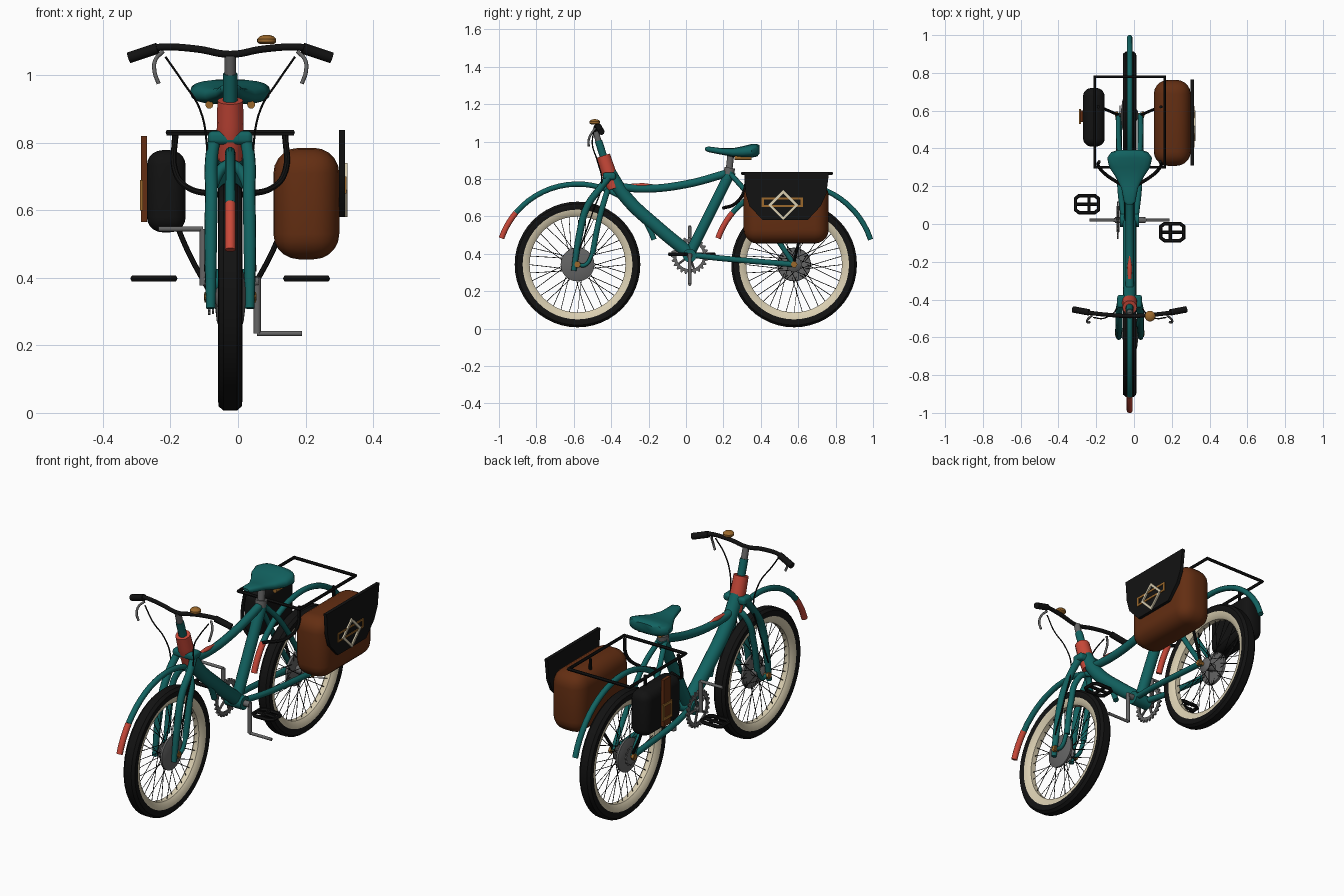
import bpy, bmesh, math
from mathutils import Vector

if "Cube" in bpy.data.objects:
    bpy.data.objects.remove(bpy.data.objects["Cube"])

CX = -0.023            # the bike's mid-plane
WF, WR, WZ = -0.58, 0.578, 0.343   # wheel centres

def mat(name, c):
    m = bpy.data.materials.new(name)
    m.diffuse_color = (*c, 1)
    m.use_nodes = True
    m.node_tree.nodes["Principled BSDF"].inputs["Base Color"].default_value = m.diffuse_color
    return m

TEAL = mat("teal paint", (0.006, 0.125, 0.12))
RED = mat("coral red", (0.58, 0.065, 0.04))
BLACK = mat("black", (0.006, 0.006, 0.006))
CREAM = mat("cream", (0.70, 0.62, 0.44))
BROWN = mat("brown leather", (0.125, 0.027, 0.006))
GREY = mat("grey metal", (0.13, 0.13, 0.13))
GOLD = mat("brass", (0.33, 0.14, 0.025))

def add(name, me, m):
    ob = bpy.data.objects.new(name, me)
    me.materials.clear()
    me.materials.append(m)
    ob.location.x = CX
    bpy.context.collection.objects.link(ob)
    return ob

def from_bm(name, bm, m):
    bmesh.ops.recalc_face_normals(bm, faces=bm.faces)
    me = bpy.data.meshes.new(name)
    bm.to_mesh(me)
    bm.free()
    return add(name, me, m)

def tubes(name, paths, r, m, smooth=True, mirror=False, cyclic=False, res=3, radii=None):
    """Round tubes along one or more paths."""
    if mirror:
        paths = paths + [[(-x, y, z) for x, y, z in p] for p in paths]
    cu = bpy.data.curves.new(name, 'CURVE')
    cu.dimensions = '3D'
    cu.bevel_depth, cu.bevel_resolution = r, res
    cu.resolution_u, cu.use_fill_caps = 6, True
    for p in paths:
        s = cu.splines.new('BEZIER' if smooth else 'POLY')
        pts = s.bezier_points if smooth else s.points
        pts.add(len(p) - 1)
        for i, (q, co) in enumerate(zip(pts, p)):
            q.co = co if smooth else (*co, 1)
            if smooth:
                q.handle_left_type = q.handle_right_type = 'AUTO'
            if radii:
                q.radius = radii[i]
        s.use_cyclic_u = cyclic
    tmp = bpy.data.objects.new("tmp", cu)
    bpy.context.collection.objects.link(tmp)
    dg = bpy.context.evaluated_depsgraph_get()
    me = bpy.data.meshes.new_from_object(tmp.evaluated_get(dg))
    bpy.data.objects.remove(tmp)
    return add(name, me, m)

def loft(name, rings, m, closed=False):
    """Skin a list of vertex rings, capped unless closed."""
    bm = bmesh.new()
    vs = [[bm.verts.new(p) for p in ring] for ring in rings]
    n, k = len(vs), len(vs[0])
    for i in range(n if closed else n - 1):
        a, b = vs[i], vs[(i + 1) % n]
        for j in range(k):
            bm.faces.new((a[j], a[(j + 1) % k], b[(j + 1) % k], b[j]))
    if not closed:
        bm.faces.new(vs[0])
        bm.faces.new(vs[-1])
    return from_bm(name, bm, m)

def lathe(name, prof, y, z, m, closed=False, seg=48):
    """Revolve (x, radius) points about the x direction."""
    return loft(name, [[(x, y + r * math.cos(2 * math.pi * i / seg), z + r * math.sin(2 * math.pi * i / seg))
                        for i in range(seg)] for x, r in prof], m, closed)

def plate(name, pts, x0, x1, m):
    return loft(name, [[(x, y, z) for y, z in pts] for x in (x0, x1)], m)

def ring_plate(name, outer, inner, x0, x1, m):
    return loft(name, [[(x, y, z) for y, z in p] for p, x in
                       ((outer, x0), (outer, x1), (inner, x1), (inner, x0))], m, True)

def rounded_box(name, lo, hi, bev, m):
    bm = bmesh.new()
    bmesh.ops.create_cube(bm, size=1)
    for v in bm.verts:
        v.co = [(a + b) / 2 + c * (b - a) for a, b, c in zip(lo, hi, v.co)]
    bmesh.ops.bevel(bm, geom=bm.edges[:], offset=bev, segments=5, profile=0.5, affect='EDGES')
    return from_bm(name, bm, m)

def arc(y, r, a0, a1, n=20):
    return [(0, y + r * math.cos(math.radians(a0 + (a1 - a0) * i / n)),
             WZ + r * math.sin(math.radians(a0 + (a1 - a0) * i / n))) for i in range(n + 1)]

# wheels: tyre, whitewall rim, spokes, hub, axle, mudguard
for side, wy in (("front", WF), ("rear", WR)):
    lathe(side + "_tyre", [(0.030, 0.292), (0.036, 0.308), (0.034, 0.324), (0.020, 0.336), (-0.020, 0.336),
                           (-0.034, 0.324), (-0.036, 0.308), (-0.030, 0.292)], wy, WZ, BLACK, True)
    lathe(side + "_whitewall", [(0.014, 0.256), (0.027, 0.272), (0.031, 0.296), (-0.031, 0.296),
                                (-0.027, 0.272), (-0.014, 0.256)], wy, WZ, CREAM, True)
    spokes = []
    for i in range(36):
        a = 2 * math.pi * i / 36
        b = a + (0.9 if (i // 2) % 2 else -0.9)
        x = 0.028 if i % 2 else -0.028
        spokes.append([(x, wy + 0.035 * math.cos(b), WZ + 0.035 * math.sin(b)),
                       (0, wy + 0.262 * math.cos(a), WZ + 0.262 * math.sin(a))])
    tubes(side + "_spokes", spokes, 0.0018, BLACK, smooth=False, res=0)
    lathe(side + "_hub", [(-0.045, 0.018), (-0.03, 0.04), (-0.025, 0.022), (0.025, 0.022), (0.03, 0.04),
                          (0.045, 0.018)], wy, WZ, GREY, seg=24)
    s = 1 if side == "front" else -1
    lathe(side + "_brake_drum", [(s * 0.022, 0.088), (s * 0.034, 0.09), (s * 0.040, 0.07), (s * 0.045, 0.03)], wy, WZ, GREY)
    lathe(side + "_axle", [(-0.078, 0.010), (0.078, 0.010)], wy, WZ, GOLD, seg=12)
    for sx in (-1, 1):
        lathe(side + "_axle_nut", [(sx * 0.062, 0.018), (sx * 0.076, 0.018)], wy, WZ, GOLD, seg=6)
    tubes(side + "_mudguard", [arc(wy, 0.430, 18, 140)], 0.015, TEAL, smooth=False)
    tubes(side + "_mudguard_tip", [arc(wy, 0.430, 140, 161, 6)], 0.016, RED, smooth=False)

# frame
tubes("head_tube", [[(0, -0.442, 0.925), (0, -0.415, 0.84), (0, -0.385, 0.75)]], 0.04, RED, res=5, radii=[0.95, 1, 0.9])
tubes("down_tube", [[(0, -0.425, 0.86), (0, -0.32, 0.70), (0, -0.15, 0.54), (0, 0.02, 0.40)]], 0.036, TEAL, res=5)
tubes("top_tube", [[(0, -0.40, 0.765), (0, -0.23, 0.748), (0, 0.0, 0.772), (0, 0.235, 0.835)]], 0.022, TEAL)
tubes("top_tube_accent", [[(0, -0.29, 0.765), (0, -0.23, 0.766), (0, -0.16, 0.766)]], 0.013, RED, radii=[0.8, 1, 0.3])
tubes("seat_tube", [[(0, 0.24, 0.84), (0, 0.02, 0.40)]], 0.029, TEAL, smooth=False, res=5)
tubes("chain_stays", [[(0.03, 0.02, 0.395), (0.05, 0.2, 0.375), (0.058, WR, WZ)]], 0.016, TEAL, mirror=True)
tubes("seat_stays", [[(0.018, 0.24, 0.825), (0.045, 0.33, 0.72), (0.058, 0.46, 0.52), (0.058, WR, WZ)]], 0.014, TEAL, mirror=True)
lathe("bottom_bracket", [(-0.05, 0.036), (0.05, 0.036)], 0.02, 0.39, TEAL, seg=24)

# fork: outer girder legs, inner hoop, crown, steerer
tubes("fork_legs", [[(0.045, -0.405, 0.82), (0.056, -0.46, 0.75), (0.056, -0.53, 0.65), (0.058, -0.57, 0.50),
                     (0.058, -0.60, 0.31)]], 0.019, TEAL, mirror=True, radii=[1, 1, 1, 1, 0.75])
tubes("fork_hoop", [[(0.056, -0.50, 0.40), (0.056, -0.465, 0.58), (0.045, -0.435, 0.69), (0, -0.42, 0.735),
                     (-0.045, -0.435, 0.69), (-0.056, -0.465, 0.58), (-0.056, -0.50, 0.40)]], 0.016, TEAL)
tubes("fork_links", [[(0.058, -0.50, 0.40), (0.058, -0.54, 0.34), (0.058, WF, WZ)]], 0.011, TEAL, mirror=True)
rounded_box("fork_crown", (-0.066, -0.445, 0.795), (0.066, -0.375, 0.835), 0.015, TEAL)
tubes("steerer", [[(0, -0.435, 0.90), (0, -0.468, 1.005)]], 0.021, TEAL, smooth=False)
tubes("handlebar_stem", [[(0, -0.466, 0.995), (0, -0.484, 1.06)]], 0.017, GREY, smooth=False)

# handlebar, grips, levers, cables, bell
tubes("handlebar", [[(-0.25, -0.462, 1.075), (-0.21, -0.47, 1.083), (-0.10, -0.482, 1.078), (0, -0.487, 1.062),
                     (0.10, -0.482, 1.078), (0.21, -0.47, 1.083), (0.25, -0.462, 1.075)]], 0.011, BLACK)
tubes("grips", [[(0.215, -0.468, 1.08), (0.30, -0.452, 1.052)]], 0.017, BLACK, smooth=False, mirror=True)
tubes("brake_levers", [[(0.20, -0.485, 1.07), (0.222, -0.505, 1.045), (0.224, -0.52, 1.01), (0.212, -0.52, 0.975)]],
      0.006, GREY, mirror=True)
tubes("brake_cables", [[(0.192, -0.495, 1.055), (0.14, -0.50, 0.98), (0.09, -0.475, 0.90), (0.068, -0.45, 0.78),
                        (0.065, -0.50, 0.62), (0.075, -0.57, 0.42)]], 0.0035, BLACK, mirror=True, res=1)
bell = lathe("bell", [(0, 0.020), (0.006, 0.028), (0.016, 0.028), (0.024, 0.020), (0.028, 0.006)], 0, 0, GOLD, seg=24)
bell.rotation_euler.y = -math.pi / 2
bell.location = (0.085, -0.488, 1.092)

# saddle lofted from nose to back
rings = []
for y, w, zt, zb in ((0.102, 0.014, 0.968, 0.954), (0.118, 0.030, 0.974, 0.944), (0.19, 0.044, 0.965, 0.930),
                     (0.25, 0.075, 0.965, 0.918), (0.30, 0.108, 0.975, 0.914), (0.35, 0.119, 0.987, 0.914),
                     (0.38, 0.098, 0.988, 0.920), (0.393, 0.06, 0.980, 0.935)):
    ring = []
    for i in range(20):
        c, s = math.cos(i * math.pi / 10), math.sin(i * math.pi / 10)
        ring.append((w * math.copysign(abs(c) ** 0.7, c), y, (zt + zb) / 2 + (zt - zb) / 2 * math.copysign(abs(s) ** 0.7, s)))
    rings.append(ring)
loft("saddle", rings, TEAL)
tubes("seat_post", [[(0, 0.225, 0.80), (0, 0.24, 0.935)]], 0.019, GREY, smooth=False)
tubes("seat_post_clamp", [[(0, 0.229, 0.825), (0, 0.234, 0.86)]], 0.03, GREY, smooth=False)
tubes("saddle_springs", [[(0.062, 0.26, 0.913), (0.062, 0.35, 0.913)]], 0.012, GOLD, smooth=False, mirror=True)

# cranks, chainring, pedals
BY, BZ = 0.02, 0.39
tubes("crank_axle", [[(-0.077, BY, BZ), (0.083, BY, BZ)]], 0.016, GREY, smooth=False)
for s, n in ((-1, "left"), (1, "right")):
    x, ze = 0.08 * s, BZ - 0.155 * s
    tubes(n + "_crank", [[(x, BY, BZ + 0.012 * s), (x, BY, ze)]], 0.011, GREY, smooth=False)
    tubes(n + "_pedal_spindle", [[(x, BY, ze), (x + s * 0.132, BY, ze)]], 0.008, GREY, smooth=False)
    yc, xi, xo = -0.043 if s > 0 else 0.105, 0.165 * s, 0.287 * s
    loop = [(xi, yc - 0.03, 0.398), (xi + 0.02 * s, yc - 0.045, 0.398), (xo - 0.02 * s, yc - 0.045, 0.398),
            (xo, yc - 0.03, 0.398), (xo, yc + 0.03, 0.398), (xo - 0.02 * s, yc + 0.045, 0.398),
            (xi + 0.02 * s, yc + 0.045, 0.398), (xi, yc + 0.03, 0.398)]
    tubes(n + "_pedal_cage", [loop], 0.010, BLACK, smooth=False, cyclic=True, res=1)
    tubes(n + "_pedal_core", [[(xi, yc, 0.398), (xo, yc, 0.398)],
                              [(xi + 0.05 * s, yc - 0.045, 0.398), (xi + 0.05 * s, yc + 0.045, 0.398)]],
          0.009, BLACK, smooth=False, res=1)

def circle(y, z, radii, n):
    return [(y + radii[i // 2 % 2] * math.cos(2 * math.pi * i / n), z + radii[i // 2 % 2] * math.sin(2 * math.pi * i / n))
            for i in range(n)]
ring_plate("chainring", circle(BY, BZ, (0.10, 0.088), 96), circle(BY, BZ, (0.072, 0.072), 96), -0.066, -0.058, GREY)
tubes("chainring_arms", [[(-0.062, BY, BZ), (-0.062, BY + 0.076 * math.cos(a * 1.2566), BZ + 0.076 * math.sin(a * 1.2566))]
                         for a in range(5)], 0.007, GREY, smooth=False, res=1)
plate("rear_cog", circle(WR, WZ, (0.05, 0.042), 48), -0.054, -0.048, GREY)

# luggage rack
tubes("rack_frame", [[(-0.185, 0.30, 0.83), (0.185, 0.30, 0.83), (0.185, 0.78, 0.83), (-0.185, 0.78, 0.83)]],
      0.009, BLACK, smooth=False, cyclic=True, res=1)
tubes("rack_front_stays", [[(0.162, 0.33, 0.83), (0.164, 0.305, 0.72), (0.13, 0.265, 0.67), (0.03, 0.20, 0.645)]],
      0.009, BLACK, mirror=True, res=2)
tubes("rack_rear_stays", [[(0.165, 0.62, 0.83), (0.162, 0.62, 0.58), (0.135, 0.61, 0.50), (0.062, WR, 0.36)]],
      0.008, BLACK, mirror=True, res=2)

# large right pannier with flap, buckle and diamond
rounded_box("right_pannier", (0.128, 0.308, 0.455), (0.323, 0.763, 0.785), 0.075, BROWN)
plate("right_pannier_flap", [(0.31, 0.838), (0.765, 0.838), (0.75, 0.72), (0.72, 0.655), (0.65, 0.58), (0.41, 0.58),
                             (0.34, 0.655), (0.32, 0.72)], 0.322, 0.340, BLACK)

def diamond(w, h):
    return [(0.52 + w, 0.66), (0.52, 0.66 + h), (0.52 - w, 0.66), (0.52, 0.66 - h)]
def rect(y0, y1, z0, z1):
    return [(y0, z0), (y1, z0), (y1, z1), (y0, z1)]
ring_plate("right_buckle", rect(0.405, 0.625, 0.65, 0.70), rect(0.417, 0.613, 0.66, 0.69), 0.339, 0.344, GOLD)
ring_plate("diamond_trim", diamond(0.08, 0.08), diamond(0.062, 0.062), 0.339, 0.348, CREAM)

# small left pannier with strap and buckle
rounded_box("left_pannier", (-0.247, 0.41, 0.535), (-0.132, 0.72, 0.778), 0.045, BLACK)
plate("left_strap", rect(0.54, 0.60, 0.565, 0.82), -0.264, -0.246, BROWN)
ring_plate("left_buckle", rect(0.53, 0.61, 0.60, 0.69), rect(0.545, 0.595, 0.615, 0.675), -0.268, -0.258, GOLD)

bpy.ops.object.select_all(action='SELECT')
bpy.context.view_layer.objects.active = bpy.data.objects["saddle"]
bpy.ops.object.shade_smooth_by_angle(angle=math.radians(40))
